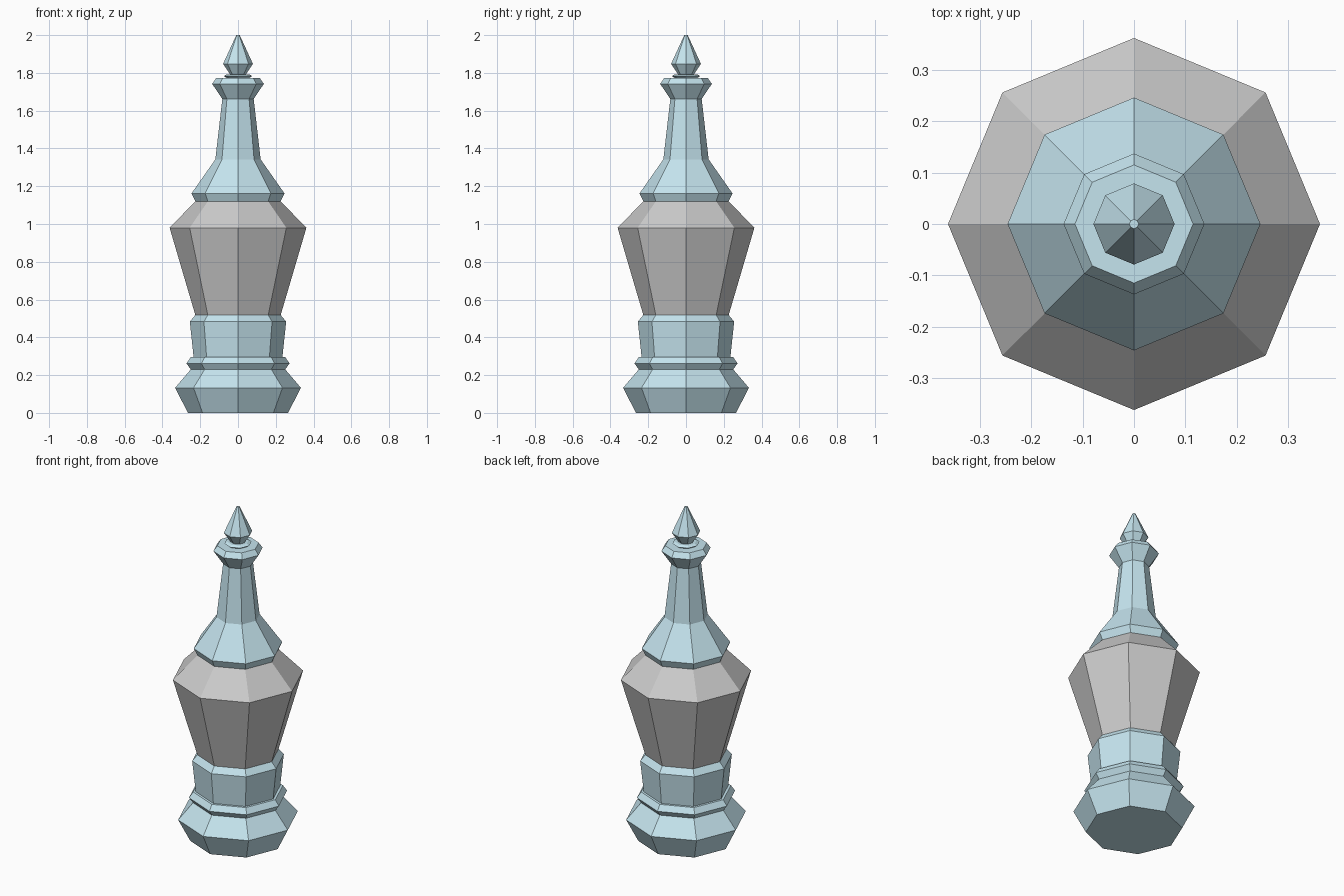
import bpy, bmesh
from math import cos, sin, pi

if "Cube" in bpy.data.objects:
    bpy.data.objects.remove(bpy.data.objects["Cube"])

SIDES = 8
blue = bpy.data.materials.new("pale_blue")
blue.diffuse_color = (0.56, 0.78, 0.86, 1)
blue.use_nodes = True
blue.node_tree.nodes["Principled BSDF"].inputs["Base Color"].default_value = blue.diffuse_color


def lathe(name, profile, material=None, cap_bottom=False, cap_top=False):
    """Turn an (radius, height) profile into a flat eight-sided solid."""
    bm = bmesh.new()
    rings = [[bm.verts.new((r * cos(2 * pi * i / SIDES), r * sin(2 * pi * i / SIDES), z))
              for i in range(SIDES)] for r, z in profile]
    for low, high in zip(rings, rings[1:]):
        for i in range(SIDES):
            j = (i + 1) % SIDES
            bm.faces.new((low[i], low[j], high[j], high[i]))
    if cap_bottom:
        bm.faces.new(rings[0][::-1])
    if cap_top:
        bm.faces.new(rings[-1])
    mesh = bpy.data.meshes.new(name)
    bm.to_mesh(mesh)
    bm.free()
    if material:
        mesh.materials.append(material)
    obj = bpy.data.objects.new(name, mesh)
    bpy.context.collection.objects.link(obj)
    return obj


# Flared foot with its thin moulding
lathe("foot", [(0.265, 0), (0.333, 0.133), (0.25, 0.23)], blue, cap_bottom=True)
lathe("foot_moulding", [(0.25, 0.23), (0.273, 0.262), (0.25, 0.295), (0.235, 0.295)], blue)

# Drum under the body
lathe("drum", [(0.235, 0.295), (0.255, 0.483), (0.226, 0.518)], blue)

# Grey tapered body and sloping shoulder
lathe("body", [(0.226, 0.518), (0.362, 0.98), (0.226, 1.12)])

# Skirt and slender neck
lathe("neck", [(0.226, 1.12), (0.246, 1.162), (0.12, 1.342), (0.083, 1.662)], blue)

# Collar and small ring beneath the finial
lathe("collar", [(0.083, 1.662), (0.137, 1.742), (0.115, 1.773), (0.06, 1.773)], blue)
lathe("collar_ring", [(0.06, 1.773), (0.075, 1.783), (0.06, 1.792), (0.042, 1.792)], blue)

# Pointed finial
lathe("finial", [(0.042, 1.792), (0.079, 1.848), (0.009, 2.0)], blue, cap_top=True)
